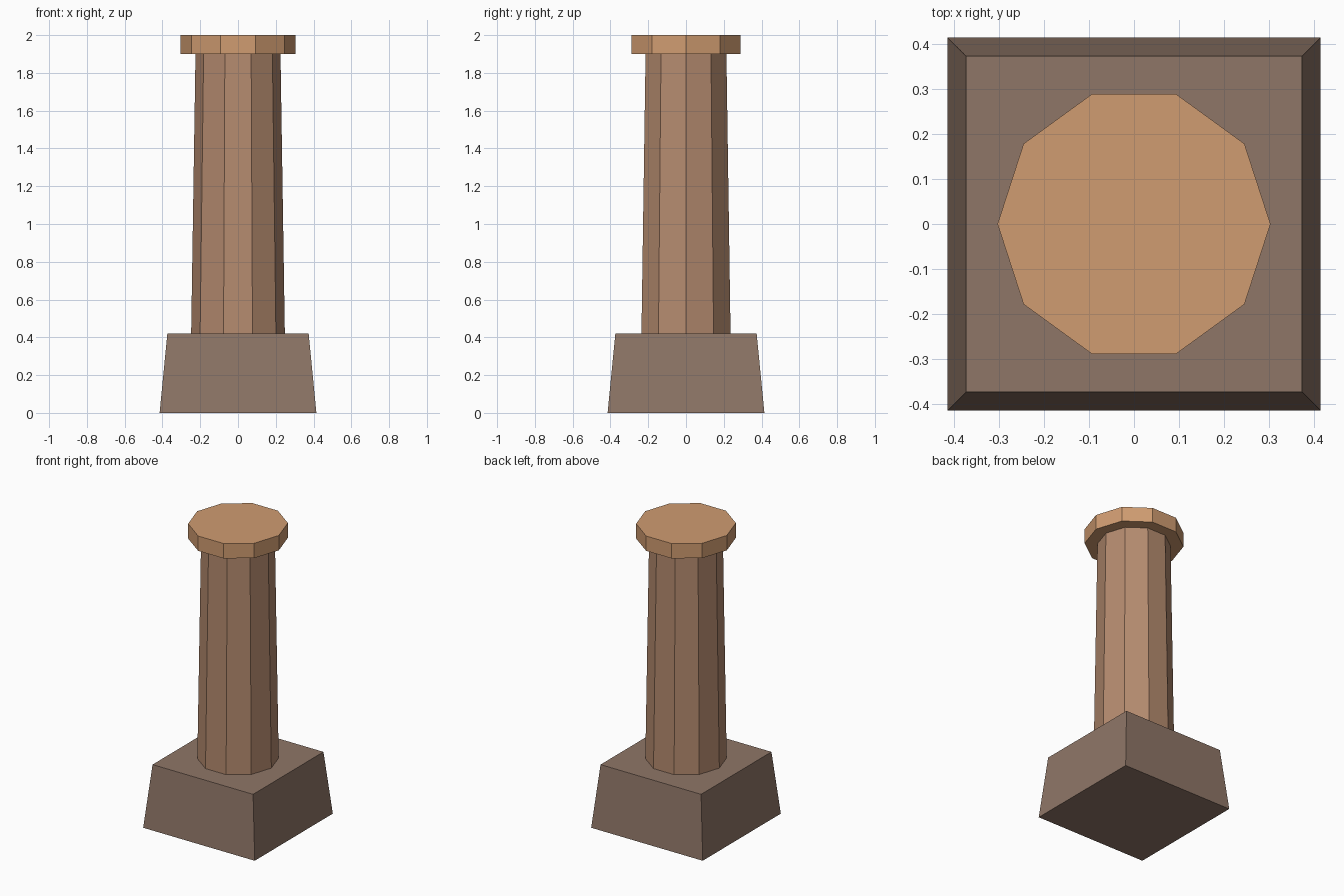
import bpy, bmesh, math

old = bpy.data.objects.get("Cube")
if old:
    bpy.data.objects.remove(old, do_unlink=True)


def material(name, rgb):
    # sRGB bytes to a flat linear colour
    colour = [((c / 255 + 0.055) / 1.055) ** 2.4 for c in rgb] + [1.0]
    mat = bpy.data.materials.new(name)
    mat.use_nodes = True
    mat.diffuse_color = colour
    bsdf = mat.node_tree.nodes["Principled BSDF"]
    bsdf.inputs["Base Color"].default_value = colour
    bsdf.inputs["Roughness"].default_value = 0.9
    return mat


def prism(name, sides, r_low, r_high, z_low, z_high, mat, turn=0.0):
    """Closed tapered prism with its first corner at the angle turn."""
    bm = bmesh.new()
    angles = [turn + math.tau * i / sides for i in range(sides)]
    low, high = [[bm.verts.new((r * math.cos(a), r * math.sin(a), z)) for a in angles]
                 for r, z in ((r_low, z_low), (r_high, z_high))]
    bm.faces.new(low[::-1])
    bm.faces.new(high)
    for i in range(sides):
        j = (i + 1) % sides
        bm.faces.new((low[i], low[j], high[j], high[i]))
    mesh = bpy.data.meshes.new(name)
    bm.to_mesh(mesh)
    bm.free()
    mesh.materials.append(mat)
    obj = bpy.data.objects.new(name, mesh)
    bpy.context.collection.objects.link(obj)
    return obj


base_brown = material("dark brown stone", (143, 118, 103))
shaft_brown = material("warm brown stone", (181, 139, 111))
cap_tan = material("light tan stone", (208, 156, 113))

# Square plinth, its half-widths turned into corner radii
diagonal = math.sqrt(2)
prism("base", 4, 0.415 * diagonal, 0.374 * diagonal, 0, 0.42, base_brown, math.pi / 4)

# Ten-sided tapered column and its wider cap
prism("shaft", 10, 0.248, 0.225, 0.42, 1.9, shaft_brown)
prism("cap", 10, 0.304, 0.304, 1.9, 2.0, cap_tan)
